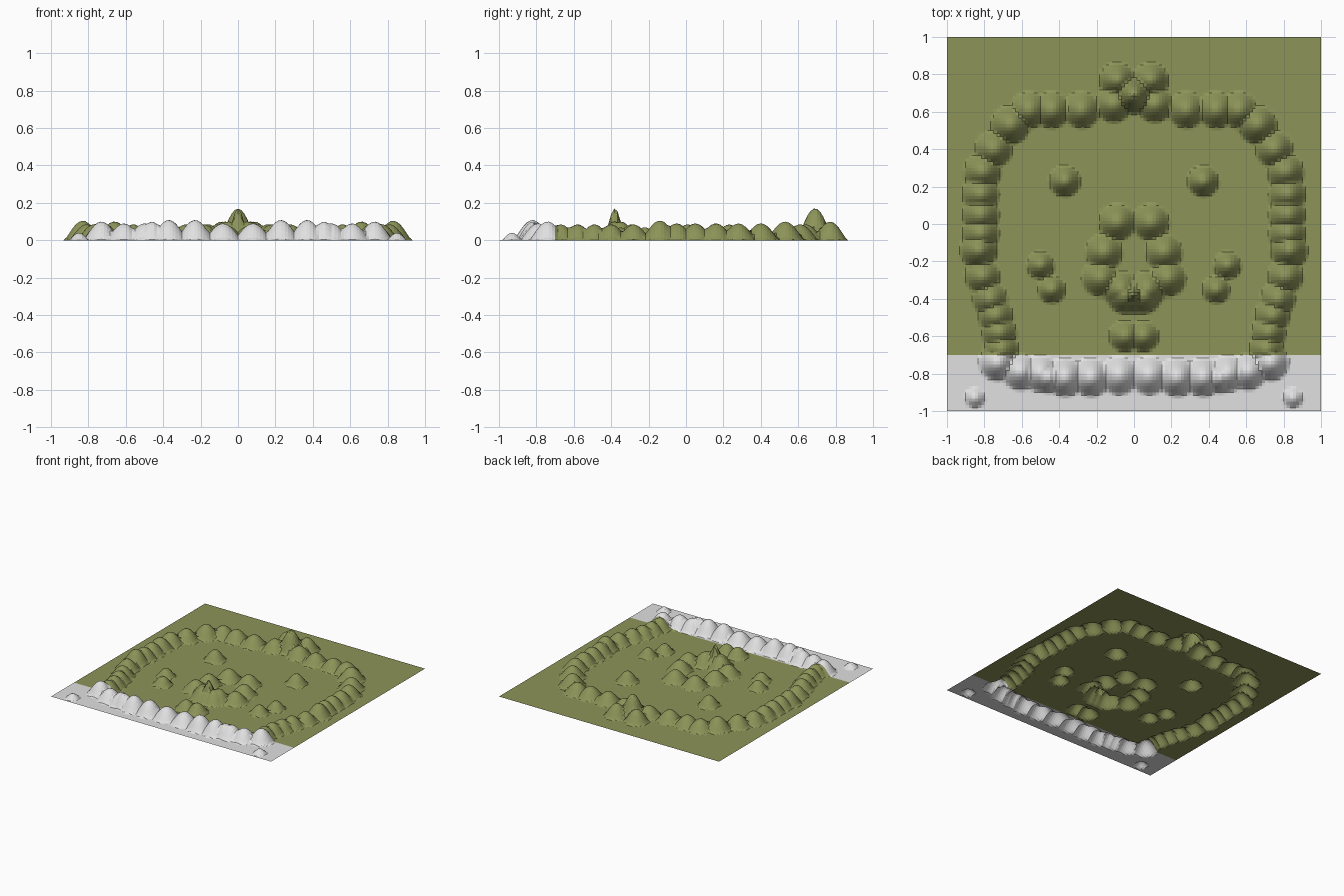
import bpy, bmesh, math

if "Cube" in bpy.data.objects:
    bpy.data.objects.remove(bpy.data.objects["Cube"])

def material(name, rgb):
    m = bpy.data.materials.new(name)
    m.diffuse_color = (*rgb, 1)
    m.use_nodes = True
    m.node_tree.nodes["Principled BSDF"].inputs["Base Color"].default_value = m.diffuse_color
    return m

olive = material("olive_grass", (0.266, 0.296, 0.098))
grey = material("pale_grey", (0.75, 0.75, 0.75))

# Bumps as (x, y, radius, height); all are mirrored across x = 0
bumps = []
def add(points, radius, height):
    bumps.extend((sx * x, y, radius, height) for x, y in points for sx in (1, -1))

# outer ring: back, sides
add([(.11, .64), (.28, .61), (.44, .61), (.56, .61)], .10, .085)
add([(.66, .53)], .105, .10)
add([(.75, .40), (.81, .28), (.82, .16), (.82, .05), (.82, -.05)], .10, .09)
add([(.83, -.14)], .10, .105)
add([(.81, -.28), (.77, -.40), (.74, -.49), (.72, -.58), (.71, -.67)], .095, .085)
# outer ring: front
add([(.73, -.74)], .10, .10)
add([(.61, -.79), (.50, -.80)], .10, .09)
add([(.37, -.82), (.23, -.82)], .105, .108)
add([(.46, -.82)], .085, .10)
add([(.08, -.81)], .105, .09)
# back mound group
add([(.09, .77)], .095, .10)
add([(0, .69)], .10, .17)
# inner mounds
add([(.37, .23)], .085, .085)
add([(.09, .01), (.16, -.15), (.18, -.29)], .10, .085)
add([(.07, -.35), (.05, -.38), (0, -.38)], .10, .10)
add([(0, -.38)], .055, .17)
add([(.50, -.22), (.44, -.35)], .075, .07)
add([(.05, -.60)], .085, .075)
# small corner mounds
add([(.85, -.93)], .055, .04)

def height(x, y):
    z = 0.0
    for bx, by, r, h in bumps:
        d = ((x - bx) ** 2 + (y - by) ** 2) / (r * r)
        if d < 1:
            z = max(z, h * (1 - d) ** 1.4)
    return z

# Terrain sheet: a grid raised by the bumps, with a grey strip at the front
n = 120
mesh = bpy.data.meshes.new("terrain")
terrain = bpy.data.objects.new("terrain", mesh)
bpy.context.collection.objects.link(terrain)
mesh.materials.append(olive)
mesh.materials.append(grey)
bm = bmesh.new()
bmesh.ops.create_grid(bm, x_segments=n, y_segments=n, size=1)
for v in bm.verts:
    v.co.z = height(v.co.x, v.co.y)
for f in bm.faces:
    f.material_index = 1 if f.calc_center_median().y < -0.7 else 0
    f.smooth = False
bm.to_mesh(mesh)
bm.free()
